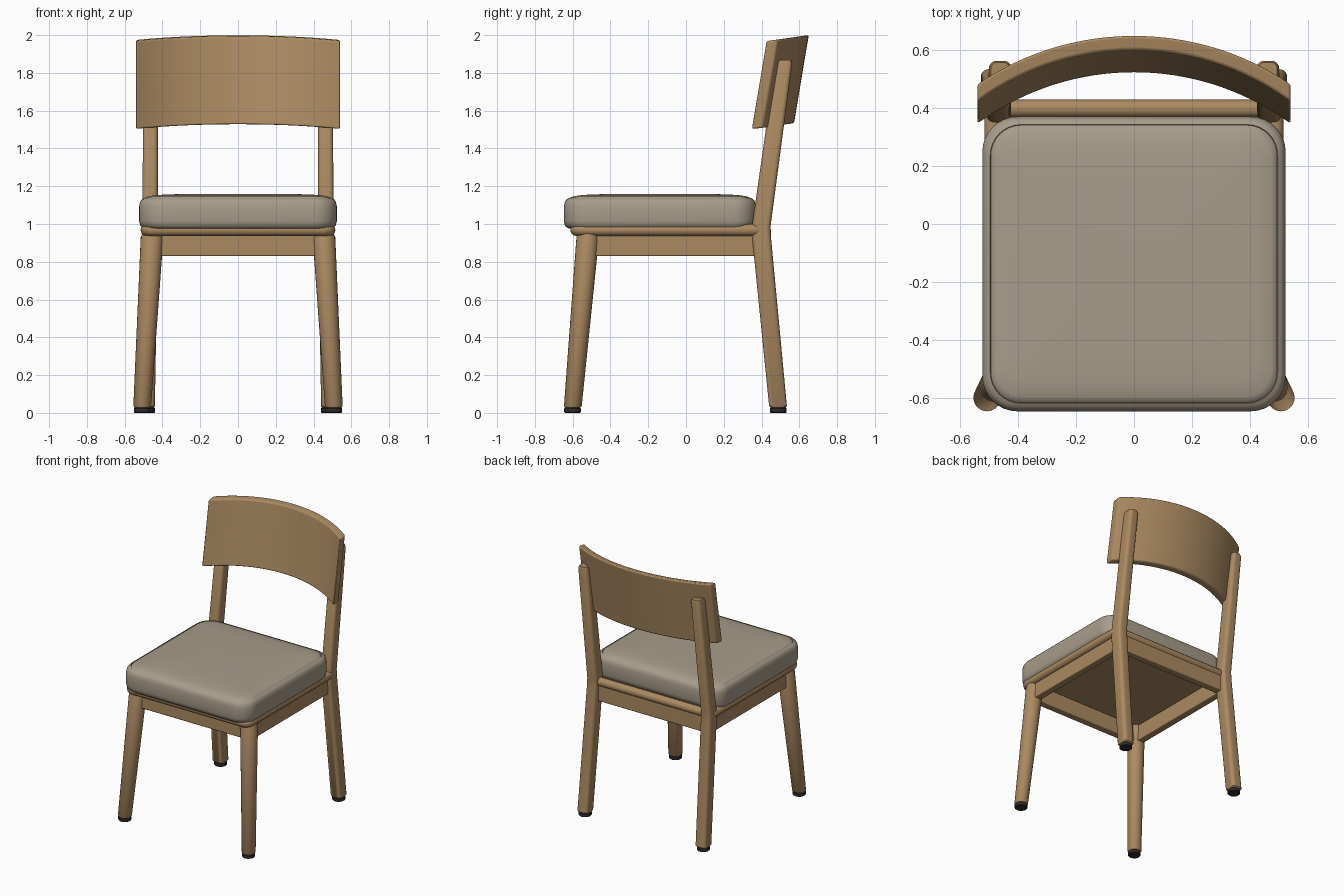
import bpy
import bmesh
from math import sin, cos, pi, radians, sqrt

if "Cube" in bpy.data.objects:
    bpy.data.objects.remove(bpy.data.objects["Cube"], do_unlink=True)


def material(name, rgb):
    mat = bpy.data.materials.new(name)
    mat.use_nodes = True
    mat.diffuse_color = (*rgb, 1)
    node = mat.node_tree.nodes["Principled BSDF"]
    node.inputs["Base Color"].default_value = (*rgb, 1)
    node.inputs["Roughness"].default_value = 0.6
    return mat


WOOD = material("oak wood", (0.41, 0.255, 0.12))
FABRIC = material("beige fabric", (0.39, 0.335, 0.255))
RUBBER = material("dark rubber", (0.03, 0.025, 0.025))


def finish(obj, angle=40):
    bpy.ops.object.select_all(action="DESELECT")
    obj.select_set(True)
    bpy.context.view_layer.objects.active = obj
    bpy.ops.object.shade_smooth_by_angle(angle=radians(angle))


def add_mesh(name, bm, mat, bevel=0):
    bmesh.ops.recalc_face_normals(bm, faces=bm.faces)
    mesh = bpy.data.meshes.new(name)
    bm.to_mesh(mesh)
    bm.free()
    mesh.materials.append(mat)
    obj = bpy.data.objects.new(name, mesh)
    bpy.context.collection.objects.link(obj)
    if bevel:
        mod = obj.modifiers.new("Soft edges", "BEVEL")
        mod.width = bevel
        mod.segments = 3
        mod.limit_method = "ANGLE"
        mod.angle_limit = radians(50)
    finish(obj)
    return obj


def rounded_rect(cx, cy, hx, hy, r, z, steps=6):
    """Closed ring of points; a full radius gives a circle."""
    ring = []
    for k, (sx, sy) in enumerate([(1, 1), (-1, 1), (-1, -1), (1, -1)]):
        for i in range(steps + 1):
            a = (k + i / steps) * pi / 2
            ring.append((cx + sx * (hx - r) + r * cos(a),
                         cy + sy * (hy - r) + r * sin(a), z))
    return ring


def circle(cx, cy, r, z):
    return [(cx + r * cos(i * pi / 12), cy + r * sin(i * pi / 12), z) for i in range(24)]


def loft(name, rings, mat):
    bm = bmesh.new()
    loops = [[bm.verts.new(p) for p in ring] for ring in rings]
    n = len(loops[0])
    for a, b in zip(loops, loops[1:]):
        for i in range(n):
            j = (i + 1) % n
            bm.faces.new((a[i], a[j], b[j], b[i]))
    bm.faces.new(loops[0])
    bm.faces.new(loops[-1])
    return add_mesh(name, bm, mat)


def box(name, centre, size, mat, bevel=0.006):
    bm = bmesh.new()
    bmesh.ops.create_cube(bm, size=1)
    for v in bm.verts:
        v.co = [c + s * p for c, s, p in zip(centre, size, v.co)]
    return add_mesh(name, bm, mat, bevel)


# Legs and feet, one pair per side
for s, side in ((1, "left"), (-1, "right")):
    loft(f"front_leg_{side}",
         [circle(s * x, y, r, z) for x, y, r, z in (
             (0.507, -0.600, 0.041, 0.028),
             (0.507, -0.599, 0.047, 0.036),
             (0.455, -0.520, 0.060, 0.930),
             (0.454, -0.518, 0.050, 0.960))], WOOD)

    # x, y, half width, half depth, z from the floor to the post top
    loft(f"back_leg_{side}",
         [rounded_rect(s * x, y, hx, hy, min(hx, hy) * 0.6, z) for x, y, hx, hy, z in (
             (0.484, 0.488, 0.038, 0.040, 0.028),
             (0.484, 0.487, 0.044, 0.047, 0.036),
             (0.467, 0.400, 0.042, 0.050, 0.930),
             (0.466, 0.399, 0.041, 0.049, 0.990),
             (0.462, 0.517, 0.038, 0.045, 1.850),
             (0.462, 0.520, 0.031, 0.037, 1.868))], WOOD)

    for part, x, y in (("front", 0.507, -0.601), ("back", 0.484, 0.488)):
        loft(f"{part}_foot_{side}",
             [circle(s * x, y, r, z) for r, z in (
                 (0.040, 0), (0.044, 0.004), (0.044, 0.024), (0.038, 0.030))], RUBBER)

    box(f"apron_{side}", (s * 0.46, -0.06, 0.89), (0.055, 0.90, 0.12), WOOD)

box("apron_front", (0, -0.52, 0.89), (0.88, 0.055, 0.12), WOOD)
box("apron_back", (0, 0.39, 0.89), (0.88, 0.055, 0.12), WOOD)
box("seat_panel", (0, -0.09, 0.968), (0.96, 0.96, 0.03), WOOD)

# Round rail running around the seat
curve = bpy.data.curves.new("seat_rail", "CURVE")
curve.dimensions = "3D"
curve.bevel_depth = 0.031
curve.bevel_resolution = 4
path = rounded_rect(0, -0.092, 0.485, 0.49, 0.04, 0.968)
spline = curve.splines.new("POLY")
spline.points.add(len(path) - 1)
for point, co in zip(spline.points, path):
    point.co = (*co, 1)
spline.use_cyclic_u = True
curve.materials.append(WOOD)
rail = bpy.data.objects.new("seat_rail", curve)
bpy.context.collection.objects.link(rail)
bpy.ops.object.select_all(action="DESELECT")
rail.select_set(True)
bpy.context.view_layer.objects.active = rail
bpy.ops.object.convert(target="MESH")
finish(bpy.context.object)

# Cushion: inset and height pairs, with a stitched seam below the crown
CUSHION = ((0.050, 0.975), (0.020, 0.978), (0.006, 0.990), (0.000, 1.015),
           (0.000, 1.095), (0.005, 1.118), (0.015, 1.132), (0.027, 1.138),
           (0.029, 1.133), (0.032, 1.139), (0.050, 1.147), (0.100, 1.154),
           (0.200, 1.158), (0.350, 1.160))
loft("seat_cushion",
     [rounded_rect(0, -0.138, 0.523 - d, 0.508 - d, max(0.12 - d * 0.5, 0.04), z, 8)
      for d, z in CUSHION], FABRIC)

# Curved backrest, leaning back, with edges that rise towards the middle
HALF, SAG, THICK, SEGMENTS = 0.54, 0.177, 0.05, 32
RADIUS = (HALF ** 2 + SAG ** 2) / (2 * SAG)
bm = bmesh.new()
sections = []
for i in range(SEGMENTS + 1):
    x = HALF * (2 * i / SEGMENTS - 1)
    drop = RADIUS - sqrt(RADIUS ** 2 - x ** 2)
    rise = -0.14 * drop
    thick = THICK * (1 + 0.2 * (x / HALF) ** 2)
    sections.append([bm.verts.new(p) for p in (
        (x, 0.522 - drop, 1.527 + rise), (x, 0.522 + thick - drop, 1.534 + rise),
        (x, 0.600 + thick - drop, 2.000 + rise), (x, 0.600 - drop, 1.993 + rise))])
for a, b in zip(sections, sections[1:]):
    for k in range(4):
        m = (k + 1) % 4
        bm.faces.new((a[k], a[m], b[m], b[k]))
bm.faces.new(sections[0])
bm.faces.new(sections[-1])
add_mesh("backrest", bm, WOOD, 0.009)
